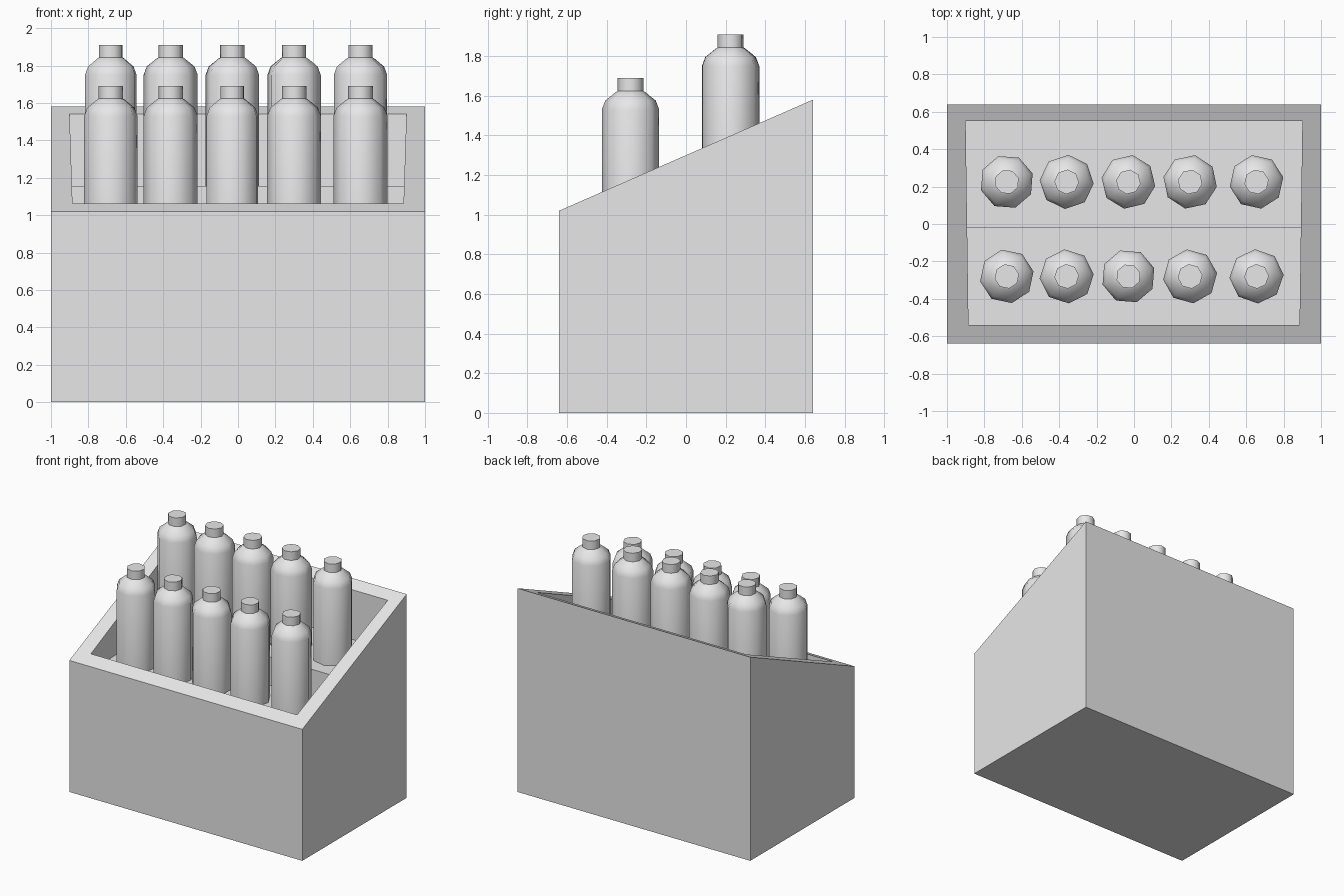
import bpy, bmesh, math, random

if "Cube" in bpy.data.objects:
    bpy.data.objects.remove(bpy.data.objects["Cube"], do_unlink=True)

random.seed(4)
grey = bpy.data.materials.new("plain grey")
grey.use_nodes = True
grey.diffuse_color = (0.8, 0.8, 0.8, 1)
grey.node_tree.nodes["Principled BSDF"].inputs["Base Color"].default_value = (0.8, 0.8, 0.8, 1)


def add_object(name, bm):
    bmesh.ops.recalc_face_normals(bm, faces=bm.faces)
    mesh = bpy.data.meshes.new(name)
    bm.to_mesh(mesh)
    bm.free()
    mesh.materials.append(grey)
    obj = bpy.data.objects.new(name, mesh)
    bpy.context.collection.objects.link(obj)
    return obj


def activate(obj):
    bpy.ops.object.select_all(action='DESELECT')
    obj.select_set(True)
    bpy.context.view_layer.objects.active = obj


def prism(name, profile, half_width):
    """Side profile (y, z) spanned across x; half_width depends on y."""
    bm = bmesh.new()
    sides = [[bm.verts.new((s * half_width(y), y, z)) for y, z in profile] for s in (-1, 1)]
    for side in sides:
        bm.faces.new(side)
    for i in range(len(profile)):
        j = (i + 1) % len(profile)
        bm.faces.new((sides[0][i], sides[0][j], sides[1][j], sides[1][i]))
    return add_object(name, bm)


# Crate with a sloping rim, hollowed out down to a two-level floor
FLOORS = {"front": 0.935, "rear": 1.155}
crate = prism("crate", [(-0.64, 0), (0.64, 0), (0.64, 1.58), (-0.64, 1.02)], lambda y: 1.0)
hollow = prism("hollow_cutter",
               [(-0.54, FLOORS["front"]), (-0.02, FLOORS["front"]), (-0.02, FLOORS["rear"]),
                (0.55, FLOORS["rear"]), (0.55, 1.9), (-0.54, 1.9)],
               lambda y: 0.885 + 0.014 * (y + 0.54))
cut = crate.modifiers.new("hollow", 'BOOLEAN')
cut.operation = 'DIFFERENCE'
cut.solver = 'EXACT'
cut.object = hollow
activate(crate)
bpy.ops.object.modifier_apply(modifier=cut.name)
bpy.data.objects.remove(hollow, do_unlink=True)

# Bottle outline (radius, height) from base to cap
OUTLINE = [(0.145, 0), (0.145, 0.595), (0.128, 0.64), (0.075, 0.683), (0.066, 0.688), (0.066, 0.755)]
SIDES = 8


def bottle(name, x, y, z):
    bm = bmesh.new()
    turn = random.uniform(0, math.tau / SIDES)
    rings = []
    for r, h in OUTLINE:
        angles = [turn + math.tau * k / SIDES for k in range(SIDES)]
        rings.append([bm.verts.new((r * math.cos(a), r * math.sin(a), h)) for a in angles])
    for low, high in zip(rings, rings[1:]):
        for k in range(SIDES):
            n = (k + 1) % SIDES
            bm.faces.new((low[k], low[n], high[n], high[k]))
    bm.faces.new(rings[0])
    bm.faces.new(rings[-1])
    obj = add_object(name, bm)
    obj.location = (x, y, z)
    activate(obj)
    bpy.ops.object.shade_smooth_by_angle(angle=math.radians(50))


# Two rows of five bottles
for row, y in (("front", -0.28), ("rear", 0.225)):
    for i, x in enumerate((-0.68, -0.36, -0.03, 0.30, 0.655)):
        bottle(f"{row}_bottle_{i + 1}", x, y, FLOORS[row])
